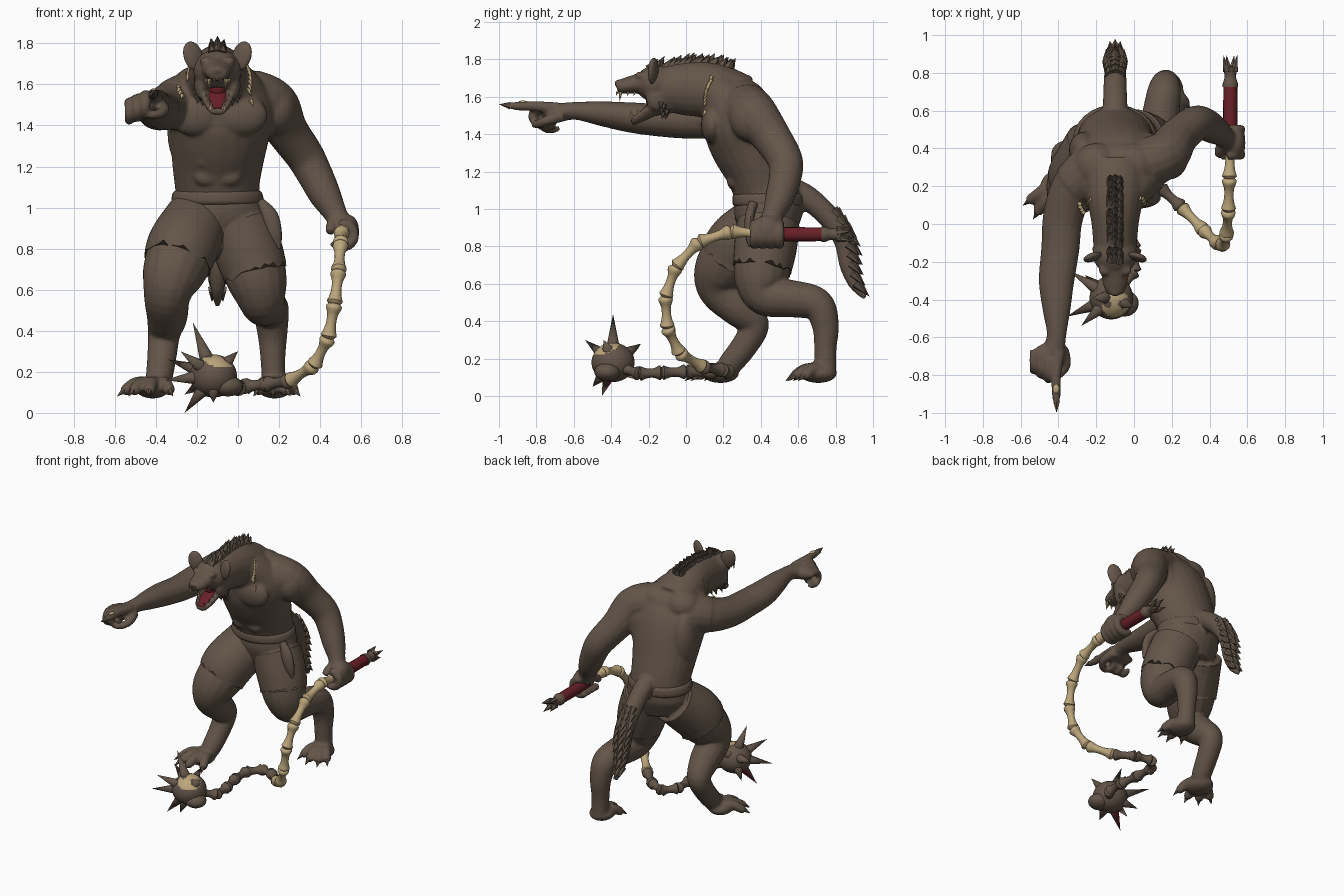
import bpy, bmesh, math, random
from mathutils import Vector as V, Matrix
random.seed(4)

def material(name, c):
    m = bpy.data.materials.new(name)
    m.diffuse_color = (*c, 1)
    return m
BROWN = material("brown hide", (0.125, 0.091, 0.066))
TAN = material("tan bone", (0.50, 0.38, 0.20))
RED = material("dark red", (0.14, 0.014, 0.02))

def tube(bm, pts, sides=16, sub=5):
    """Smooth loft through (x, y, z, half width[, half depth]); returns the rings."""
    P = [list(p) + [p[3]] * (5 - len(p)) for p in pts]
    P = [P[0]] + P + [P[-1]]
    S = []
    for i in range(1, len(P) - 2):
        a, b, c, d = P[i - 1:i + 3]
        for k in range(sub):
            t = k / sub
            S.append([.5 * (2 * q + (r - p) * t + (2 * p - 5 * q + 4 * r - s) * t * t
                      + (3 * q - p - 3 * r + s) * t ** 3) for p, q, r, s in zip(a, b, c, d)])
    S.append(P[-1])
    C = [V(s[:3]) for s in S]
    rings, side = [], None
    for i, s in enumerate(S):
        t = (C[min(i + 1, len(C) - 1)] - C[max(i - 1, 0)]).normalized()
        if side is None:
            side = V((1, 0, 0)) if abs(t.x) < .8 else V((0, 1, 0))
        side = (side - t * side.dot(t)).normalized()
        up = t.cross(side)
        rings.append([bm.verts.new(C[i] + side * s[3] * math.cos(f) + up * s[4] * math.sin(f))
                      for f in (2 * math.pi * k / sides for k in range(sides))])
    for A, B in zip(rings, rings[1:]):
        for k in range(sides):
            j = (k + 1) % sides
            bm.faces.new((A[k], A[j], B[j], B[k]))
    bm.faces.new(rings[0][::-1])
    bm.faces.new(rings[-1])
    return rings

def ball(bm, loc, rad, rot=None, seg=20):
    M = Matrix.Translation(loc)
    if rot:
        M = M @ rot
    bmesh.ops.create_uvsphere(bm, u_segments=seg, v_segments=seg * 3 // 5, radius=1,
                              matrix=M @ Matrix.Diagonal((*rad, 1)))

def cone(bm, base, tip, r, sides=6):
    base, tip = V(base), V(tip)
    d = tip - base
    M = Matrix.Translation((base + tip) / 2) @ d.to_track_quat('Z', 'Y').to_matrix().to_4x4()
    bmesh.ops.create_cone(bm, cap_ends=True, segments=sides, radius1=r, radius2=0,
                          depth=d.length, matrix=M)

def finish(name, bm, mat, smooth=True):
    bmesh.ops.recalc_face_normals(bm, faces=bm.faces)
    me = bpy.data.meshes.new(name)
    bm.to_mesh(me)
    bm.free()
    me.materials.append(mat)
    ob = bpy.data.objects.new(name, me)
    bpy.context.collection.objects.link(ob)
    if smooth:
        bpy.ops.object.select_all(action='DESELECT')
        bpy.context.view_layer.objects.active = ob
        ob.select_set(True)
        bpy.ops.object.shade_smooth_by_angle(angle=math.radians(45))
    return ob

# ---- body: overlapping lofts and muscles, fused by a voxel remesh
b = bmesh.new()
CX = -0.1
tube(b, [(-.10, .44, .84, .17, .13), (-.09, .44, .96, .225, .18), (-.10, .44, 1.07, .205, .18),
         (-.10, .40, 1.2, .22, .185), (-.09, .34, 1.34, .24, .205), (-.08, .28, 1.47, .26, .20),
         (-.09, .2, 1.58, .21, .15), (CX, .12, 1.65, .15, .12)], 24)
tube(b, [(CX, .32, 1.58, .17, .13), (CX, .14, 1.635, .15, .15), (CX, 0, 1.645, .125, .145),
         (CX, -.13, 1.645, .115, .12)], 20)
# head, muzzle and lower jaw
ball(b, (CX, -.16, 1.67), (.12, .11, .1))
tube(b, [(CX, -.16, 1.685, .1, .08), (CX, -.25, 1.672, .078, .055), (CX, -.33, 1.658, .062, .042),
         (CX, -.37, 1.648, .045, .03)])
tube(b, [(CX, -.08, 1.57, .09, .06), (CX, -.17, 1.53, .072, .035), (CX, -.24, 1.487, .055, .022),
         (CX, -.292, 1.462, .036, .018)])
ball(b, (CX, -.362, 1.672), (.035, .022, .02))
tube(b, [(-.32, .2, 1.5, .125), (-.2, .29, 1.53, .14), (.03, .31, 1.53, .14), (.17, .36, 1.51, .12)])
for s in (-1, 1):
    ball(b, (CX + s * .055, -.245, 1.715), (.035, .03, .02))      # brow
    ball(b, (CX + s * .08, -.155, 1.595), (.033, .06, .07))       # cheek
    tube(b, [(CX + s * .07, -.16, 1.565, .022), (CX + s * .055, -.23, 1.517, .017),
             (CX + s * .035, -.285, 1.48, .014)], 8)              # jaw lip
    ball(b, (CX + s * .115, .14, 1.45), (.13, .06, .1))           # chest
    ball(b, (CX + s * .165, .39, 1.38), (.08, .1, .19))           # side of back
    ball(b, (CX + s * .1, .31, 1.59), (.12, .12, .1))             # neck base
    for k in range(3):
        ball(b, (CX + s * .055, .18 + .035 * k, 1.32 - .085 * k), (.06, .032, .045))
# arms
tube(b, [(-.2, .28, 1.53, .14), (-.315, .2, 1.5, .12), (-.375, .04, 1.475, .108, .1),
         (-.39, -.13, 1.475, .103, .088), (-.41, -.3, 1.49, .096, .08), (-.41, -.45, 1.51, .076, .066),
         (-.41, -.59, 1.525, .052, .048), (-.43, -.68, 1.515, .065, .05)])
tube(b, [(.06, .32, 1.54, .135), (.17, .37, 1.5, .125), (.235, .46, 1.38, .105), (.32, .53, 1.26, .095),
         (.37, .53, 1.17, .088), (.425, .5, 1.06, .078), (.48, .46, .96, .056), (.505, .43, .9, .06)])
ball(b, (.19, .36, 1.48), (.1, .125, .125))
# pointing hand: palm, index, curled fingers, thumb
ball(b, (-.455, -.7, 1.51), (.085, .07, .05))
tube(b, [(-.4, -.68, 1.535, .036), (-.412, -.8, 1.55, .028), (-.412, -.9, 1.55, .024), (-.41, -.96, 1.555, .016)], 10)
for i in range(3):
    x, y, z = -.452 - .04 * i, .022 * i, -.016 * i
    r = 1 - .08 * i
    tube(b, [(x, -.71 + y, 1.545 + z, .026 * r), (x, -.79 + y, 1.54 + z, .027 * r), (x, -.82 + y, 1.49 + z, .025 * r),
             (x, -.78 + y, 1.452 + z, .023 * r), (x + .01, -.72 + y, 1.465 + z, .02 * r)], 10)
tube(b, [(-.38, -.66, 1.5, .035), (-.36, -.74, 1.475, .028), (-.39, -.79, 1.455, .024), (-.44, -.815, 1.45, .018)], 10)
# gripping hand: fingers wrap the handle
ball(b, (.54, .43, .89), (.05, .085, .075))
for i in range(4):
    y = .365 + .045 * i
    tube(b, [(.51 + .056 * math.cos(a), y, .865 + .055 * math.sin(a), .026)
             for a in (1.9 - .75 * k for k in range(7))], 10, 3)
tube(b, [(.5, .47, .93, .035), (.46, .41, .92, .03), (.45, .36, .88, .024)], 10)
# legs
tube(b, [(-.2, .42, .93, .16), (-.265, .29, .8, .168), (-.32, .19, .67, .15), (-.345, .18, .57, .115),
         (-.345, .28, .47, .1), (-.36, .365, .385, .08), (-.37, .32, .28, .072), (-.385, .235, .17, .065),
         (-.4, .2, .13, .05)])
tube(b, [(.0, .44, .92, .165), (.06, .42, .76, .162), (.1, .4, .62, .142), (.12, .43, .535, .11),
         (.14, .57, .52, .1), (.16, .7, .49, .09), (.168, .745, .38, .073), (.17, .745, .25, .06),
         (.175, .745, .13, .06)])
claws = bmesh.new()
def foot(heel, toes):
    h = V(heel)
    mid = V((sum(t[0] for t in toes) / 4, sum(t[1] for t in toes) / 4, .11))
    ball(b, h.lerp(mid, .35), (.085, .1, .05))
    for tx, ty in toes:
        t = V((tx, ty, .112))
        d = (t - h).normalized()
        k = h.lerp(t, .62)
        tube(b, [(*h.lerp(t, .1), .045), (k.x, k.y, .145, .034), (*t, .03), (*(t + d * .02 - V((0, 0, .008))), .018)], 10)
        cone(claws, t + d * .01, t + d * .055 - V((0, 0, .028)), .018)
foot((-.395, .24, .125), [(-.545, .13), (-.505, .07), (-.43, .045), (-.335, .075)])
foot((.17, .76, .125), [(.27, .64), (.235, .595), (.17, .585), (.1, .62)])
cone(claws, (-.41, -.94, 1.553), (-.41, -1, 1.56), .02)
# tail
tube(b, [(CX, .54, 1.11, .07), (CX, .65, 1.06, .065), (CX, .77, .95, .06), (CX, .845, .83, .055),
         (CX, .865, .7, .045), (CX, .9, .6, .032), (CX, .96, .525, .015)])
body = finish("body", b, BROWN, False)
rm = body.modifiers.new("fuse", 'REMESH')
rm.mode, rm.voxel_size, rm.use_smooth_shade = 'VOXEL', .01, True
sm = body.modifiers.new("soften", 'SMOOTH')
sm.factor, sm.iterations = .5, 6
finish("claws", claws, BROWN)

# ears: flattened shells tilted outward
b = bmesh.new()
for s in (-1, 1):
    rot = Matrix.Rotation(s * .3, 4, 'Y') @ Matrix.Rotation(-s * .4, 4, 'Z')
    ball(b, (CX + s * .118, -.175, 1.738), (.05, .022, .073), rot)
finish("ears", b, BROWN)

# mouth interior and tongue, teeth
b = bmesh.new()
ball(b, (CX, -.17, 1.58), (.045, .045, .045))
tube(b, [(CX, -.17, 1.565, .045, .02), (CX, -.24, 1.514, .042, .01), (CX, -.288, 1.479, .03, .008)], 12)
finish("mouth_and_tongue", b, RED)
b = bmesh.new()
for s in (-1, 1):
    for dx, y, ln, r in ((.04, -.35, .055, .011), (.05, -.31, .025, .009), (.057, -.275, .025, .009), (.015, -.368, .022, .008)):
        cone(b, (CX + s * dx, y, 1.628), (CX + s * dx, y - .005, 1.628 - ln), r)
    for dx, y, z, ln in ((.03, -.285, 1.48, .05), (.045, -.25, 1.508, .028), (.055, -.215, 1.53, .025)):
        cone(b, (CX + s * dx, y, z), (CX + s * dx, y - .012, z + ln), .01)
ball(b, (-.412, -.872, 1.572), (.015, .025, .008))     # pale nail plate
finish("teeth_and_nail", b, TAN)

# ---- fur: tufts snapped to the fused skin
skin = body.evaluated_get(bpy.context.evaluated_depsgraph_get())
def snap(p):
    return skin.closest_point_on_mesh(V(p))[1]
b = bmesh.new()
for i in range(15):                                   # mane
    for j in (-1, 0, 1):
        p = snap((CX + j * .032, -.2 + .46 * i / 14 + random.uniform(-.015, .015), 1.84))
        h = (.045 if j == 0 else .036) * random.uniform(.75, 1.15)
        cone(b, p - V((0, 0, .014)), p + V((j * .01, .035, h)), .03, 6)
for i in range(9):                                    # tail brush
    t = i / 8
    for j in (-1, 0, 1):
        p = snap((CX + j * .04, .85 + .12 * t - abs(j) * .02, 1.0 - .4 * t))
        cone(b, p - V((0, .02, -.01)), p + V((j * .01, .04, -.05)), .03, 6)
for s in (-1, 1):                                     # jaw ruff
    for i in range(6):
        p = snap((CX + s * (.15 - .024 * i), -.12 + .02 * (i % 2), 1.56 - .016 * i))
        cone(b, p, p + V((s * .01, -.005, -.035)), .016, 6)
finish("fur_tufts", b, BROWN)
b = bmesh.new()
for s in (-1, 1):                                     # neck string of small fangs
    for i in range(9):
        p = snap((CX + s * .18, .13 - .008 * i, 1.73 - .024 * i))
        cone(b, p + V((-s * .006, 0, .008)), p + V((s * .01, -.014, -.024)), .014, 5)
finish("neck_fangs", b, TAN)

# ---- clothing: belt, torn leggings, hip pouch
b = bmesh.new()
tube(b, [(CX, .44, 1.015, .214, .18), (CX, .44, 1.03, .225, .191), (CX, .44, 1.07, .218, .19), (CX, .44, 1.085, .2, .178)], 32, 3)
finish("belt", b, BROWN)
b = bmesh.new()
for leg in ([(-.2, .42, .93, .163), (-.264, .29, .82, .174), (-.295, .237, .74, .168)],
            [(0, .44, .92, .168), (.05, .424, .79, .167), (.086, .407, .68, .157)]):
    for v in tube(b, leg, 40)[-1]:
        v.co.z += random.uniform(-.02, .01)
finish("torn_leggings", b, BROWN)
b = bmesh.new()
tube(b, [(.11, .36, 1.03, .02, .025), (.155, .34, .96, .04, .025), (.18, .34, .87, .035, .025), (.2, .345, .8, .01, .01)], 12)
finish("hip_pouch", b, BROWN)

# ---- weapon: handle, bone chain, spiked skull
b = bmesh.new()
tube(b, [(.51, .42, .865, .036), (.51, .53, .865, .038), (.51, .73, .865, .037)], 16)
finish("handle_grip", b, RED)
b = bmesh.new()
tube(b, [(.51, .725, .865, .041), (.51, .745, .865, .04), (.51, .78, .865, .03), (.51, .83, .865, .04)])
for k in range(4):
    a = k * math.pi / 2 + .5
    q = V((math.cos(a), 0, math.sin(a)))
    c = V((.51, .81, .865))
    cone(b, c + q * .022, c + q * .042 + V((0, .085, 0)), .024)
finish("handle_end", b, BROWN)

path = [(.51, .42, .868), (.505, .24, .88), (.5, .07, .825), (.49, -.055, .69), (.47, -.11, .53), (.44, -.1, .365),
        (.37, -.035, .23), (.25, .09, .155), (.14, .19, .14), (.04, .225, .13), (-.03, .14, .13), (-.025, 0, .13),
        (0, -.13, .125), (-.0, -.25, .12), (-.07, -.34, .15)]
profile = [(-.03, .022), (.05, .038), (.16, .036), (.32, .026), (.6, .025), (.82, .033), (.93, .039), (1.02, .022)]
for name, lo, hi, mat in (("chain_bones_pale", 0, 7, TAN), ("chain_bones_dark", 7, 14, BROWN)):
    b = bmesh.new()
    for p, q in zip(path[lo:hi], path[lo + 1:hi + 1]):
        tube(b, [(*V(p).lerp(V(q), t), r) for t, r in profile], 12, 2)
    finish(name, b, mat)

C = V((-.12, -.39, .18))
b = bmesh.new()
ball(b, C, (.115, .115, .105), None, 50)
ball(b, C + V((.07, -.03, -.05)), (.075, .07, .05))
skull = finish("skull_ball", b, BROWN)
skull.data.materials.append(TAN)
for f in skull.data.polygons:                         # pale weathered plates
    n = (f.center - C).normalized()
    if n.dot(V((.25, -.4, .88))) > .74 and math.sin(9 * n.x) + math.sin(8 * n.y + 1) > -.9:
        f.material_index = 1
b = bmesh.new()
for tip in ((-.22, -.39, .44), (-.28, -.54, .3), (-.34, -.25, .26), (-.355, -.49, .16), (-.26, -.45, 0),
            (.0, -.44, .3), (-.13, -.24, .28), (-.12, -.5, .05), (-.26, -.27, .09)):
    d = (V(tip) - C).normalized()
    cone(b, C + d * .085, tip, .036, 8)
spikes = finish("skull_spikes", b, BROWN)
spikes.data.materials.append(RED)
for f in spikes.data.polygons:                        # stained underside of the lowest spike
    if f.center.z < .09 and f.center.x < -.18 and f.center.y < -.38 and f.normal.y > .2:
        f.material_index = 1
